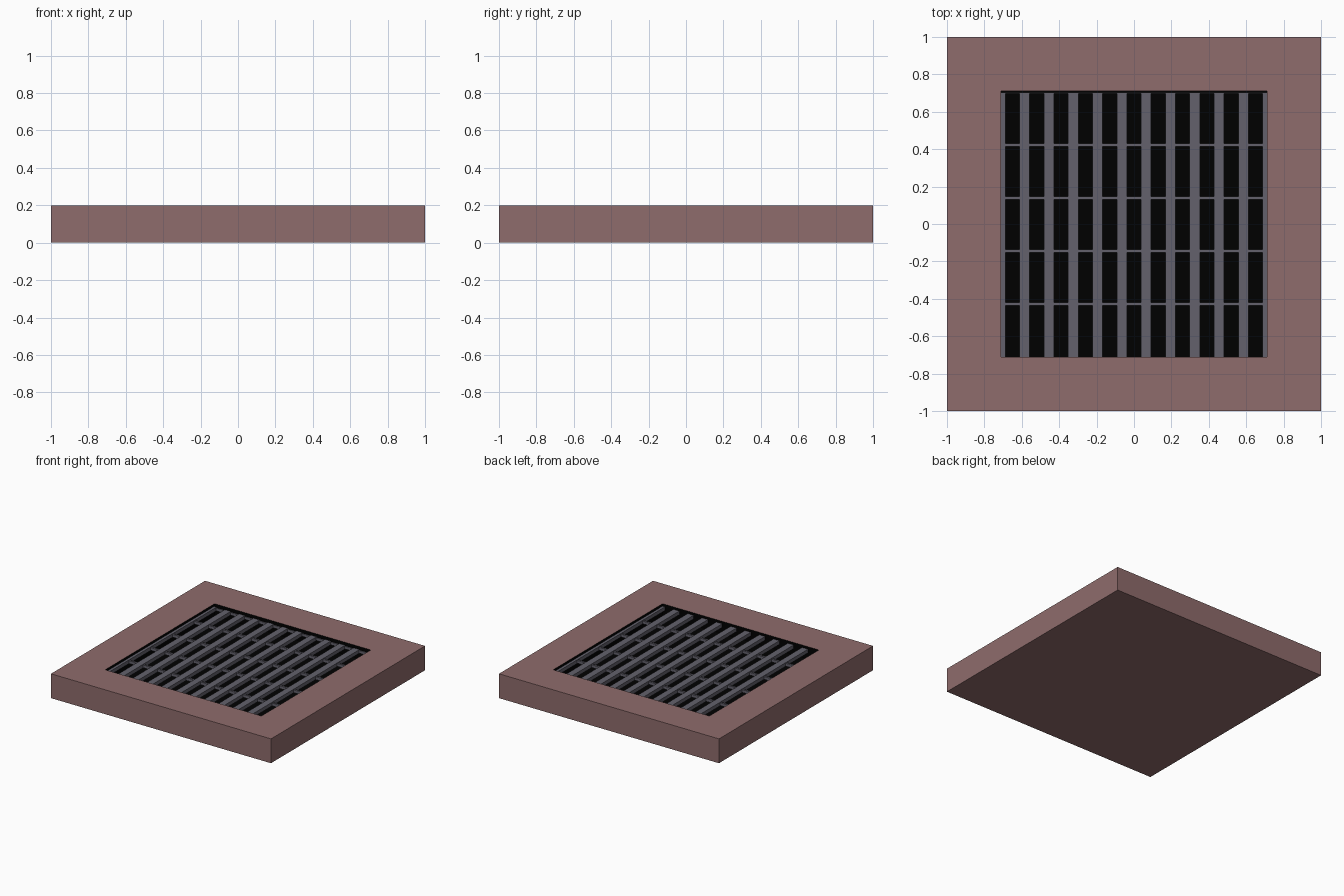
import bpy, bmesh

if "Cube" in bpy.data.objects:
    bpy.data.objects.remove(bpy.data.objects["Cube"])

def mat(name, c):
    m = bpy.data.materials.new(name)
    m.diffuse_color = (*c, 1)
    m.use_nodes = True
    m.node_tree.nodes["Principled BSDF"].inputs["Base Color"].default_value = m.diffuse_color
    return m

STONE = mat("stone", (0.275, 0.15, 0.15))
METAL = mat("metal", (0.125, 0.12, 0.15))
BLACK = mat("black", (0.0, 0.0, 0.0))

def box(name, x0, x1, y0, y1, z0, z1, m):
    bm = bmesh.new()
    bmesh.ops.create_cube(bm, size=1)
    for v in bm.verts:
        v.co = ((x0 + x1) / 2 + v.co.x * (x1 - x0),
                (y0 + y1) / 2 + v.co.y * (y1 - y0),
                (z0 + z1) / 2 + v.co.z * (z1 - z0))
    me = bpy.data.meshes.new(name)
    bm.to_mesh(me)
    bm.free()
    me.materials.append(m)
    ob = bpy.data.objects.new(name, me)
    bpy.context.collection.objects.link(ob)
    return ob

R = 0.71       # half width of the opening
FLOOR = 0.10   # bottom of the drain pit

# stone slab with a square pit sunk into the top
slab = box("slab", -1, 1, -1, 1, 0, 0.2, STONE)
bm = bmesh.new()
bm.from_mesh(slab.data)
top = max(bm.faces, key=lambda f: f.calc_center_median().z)
bmesh.ops.inset_region(bm, faces=[top], thickness=1 - R, use_even_offset=True)
pit = bmesh.ops.extrude_face_region(bm, geom=[top])["geom"]
bmesh.ops.delete(bm, geom=[f for f in [top] if f.is_valid], context='FACES')
for v in pit:
    if isinstance(v, bmesh.types.BMVert):
        v.co.z = FLOOR
slab.data.materials.append(BLACK)
for f in bm.faces:
    c = f.calc_center_median()
    if max(abs(c.x), abs(c.y)) < R + 0.01 and 0.05 < c.z < 0.19:
        f.material_index = 1
bmesh.ops.recalc_face_normals(bm, faces=bm.faces)
bm.to_mesh(slab.data)
bm.free()

# wide grate bars running front to back, edge ones trimmed by the opening
for i in range(12):
    x = (i - 5.5) * 0.13
    box(f"grate_bar_{i}", max(x - 0.027, -R), min(x + 0.027, R), -R, 0.703, 0.15, 0.18, METAL)

# thin cross bars
for i in range(5):
    y = 0.705 - i * 0.283
    box(f"cross_bar_{i}", -R, R, y - 0.008, min(y + 0.008, 0.703), 0.152, 0.175, METAL)
